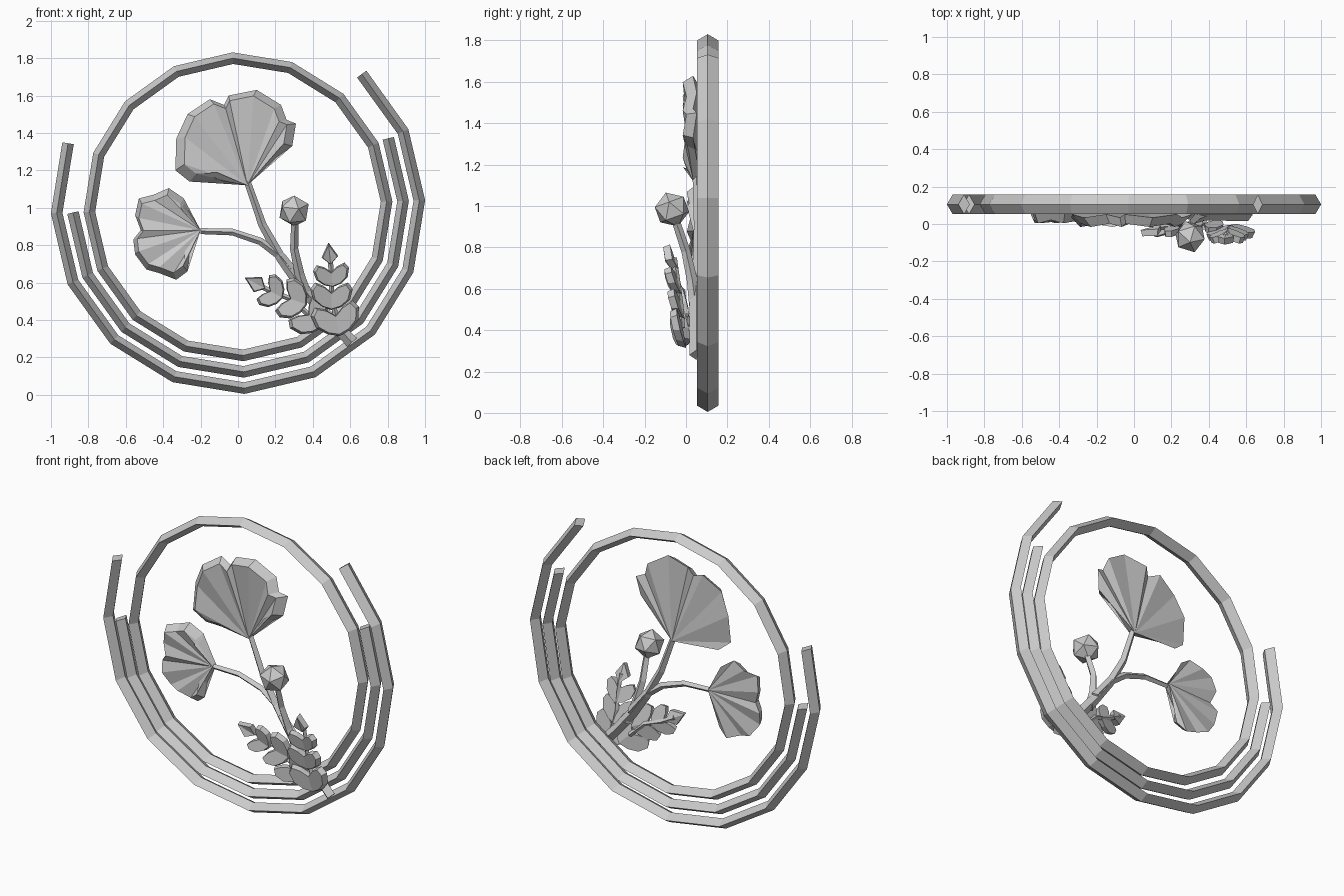
import bpy, bmesh
from math import cos, sin, radians
from mathutils import Vector, Matrix

cube = bpy.data.objects.get("Cube")
if cube:
    bpy.data.objects.remove(cube)

grey = bpy.data.materials.new("plain_grey")
grey.use_nodes = True
GREY = (0.6, 0.6, 0.6, 1)
grey.diffuse_color = GREY
grey.node_tree.nodes["Principled BSDF"].inputs["Base Color"].default_value = GREY


def finish(name, bm):
    """Turn a bmesh into a flat-shaded grey object."""
    bmesh.ops.recalc_face_normals(bm, faces=bm.faces)
    mesh = bpy.data.meshes.new(name)
    bm.to_mesh(mesh)
    bm.free()
    mesh.materials.append(grey)
    obj = bpy.data.objects.new(name, mesh)
    bpy.context.collection.objects.link(obj)
    return obj


def bar(name, path, widths, depth_ratio=1.0, closed=False):
    """Sweep a diamond section along a path lying close to the xz plane."""
    bm = bmesh.new()
    path = [Vector(p) for p in path]
    n = len(path)
    loops = []
    for i, p in enumerate(path):
        before = path[i - 1] if closed or i else p
        after = path[(i + 1) % n] if closed or i < n - 1 else p
        tangent = (after - before).normalized()
        side = tangent.cross(Vector((0, 1, 0))).normalized()
        front = side.cross(tangent)
        w = widths[i] if isinstance(widths, list) else widths
        d = w * depth_ratio
        loops.append([bm.verts.new(p + o) for o in (side * w, front * d, -side * w, -front * d)])
    for i in range(n if closed else n - 1):
        a, b = loops[i], loops[(i + 1) % n]
        for k in range(4):
            bm.faces.new((a[k], a[k - 1], b[k - 1], b[k]))
    if not closed:
        bm.faces.new(loops[0])
        bm.faces.new(loops[-1])
    return finish(name, bm)


def plate(name, front, back):
    """Join two matching outlines, each fanned from its first point."""
    bm = bmesh.new()
    f = [bm.verts.new(p) for p in front]
    b = [bm.verts.new(p) for p in back]
    n = len(f)
    for i in range(n):
        j = (i + 1) % n
        bm.faces.new((f[i], f[j], b[j], b[i]))
        if 0 < i < n - 1:
            bm.faces.new((f[0], f[j], f[i]))
            bm.faces.new((b[0], b[i], b[j]))
    return finish(name, bm)


# Hoops: one closed ring and two open arcs, all sixteen-sided
STEP = 22.5


def hoop(name, radius, start, count, closed=False):
    angles = [radians(start + STEP * i) for i in range(count)]
    path = [(radius * cos(a), 0.105, 1.005 + radius * sin(a)) for a in angles]
    bar(name, path, 0.031, 1.7, closed)


hoop("inner_hoop", 0.795, 2, 16, True)
hoop("middle_arc", 0.883, 182, 10)
hoop("outer_arc", 0.97, 159.5, 12)

# Stems
bar("main_stem", [(0.61, 0.05, 0.28), (0.44, 0.05, 0.46), (0.34, 0.05, 0.58),
                  (0.23, 0.06, 0.73), (0.13, 0.06, 0.91), (0.05, 0.05, 1.14)],
    [0.034, 0.032, 0.032, 0.026, 0.022, 0.018])
bar("side_stem", [(0.34, 0.06, 0.6), (0.23, 0.06, 0.74), (0.12, 0.06, 0.82),
                  (-0.03, 0.055, 0.87), (-0.2, 0.05, 0.875)], [0.026, 0.024, 0.02, 0.018, 0.016])
bar("bud_stem", [(0.37, 0.045, 0.52), (0.33, 0.03, 0.64), (0.3, 0.0, 0.78), (0.305, -0.05, 0.93)],
    [0.03, 0.026, 0.022, 0.02])

# Bud
bm = bmesh.new()
bmesh.ops.create_icosphere(bm, subdivisions=1, radius=0.087,
                           matrix=Matrix.Translation((0.3, -0.068, 0.983)) @ Matrix.Rotation(radians(20), 4, "X"))
finish("bud", bm)


# Fan leaves: pleated, with a bevelled rim that is wider at the back
def fan_leaf(name, tip, outline, y_tip, y_edge):
    mid = sum((Vector(p) for p in outline), Vector((0, 0))) / len(outline)
    front, back = [(tip[0], y_tip, tip[1])], [(tip[0], y_tip + 0.035, tip[1])]
    for i, p in enumerate(outline):
        p = Vector(p)
        pleat = 0.012 if i % 2 else -0.006
        q = p.lerp(mid, 0.15)
        front.append((q.x, y_edge + pleat, q.y))
        back.append((p.x, y_edge + pleat + 0.05, p.y))
    plate(name, front, back)


fan_leaf("large_fan_leaf", (0.05, 1.12),
         [(-0.13, 1.15), (-0.26, 1.14), (-0.335, 1.2), (-0.33, 1.37), (-0.27, 1.5), (-0.15, 1.58),
          (-0.075, 1.55), (-0.05, 1.6), (0.1, 1.63), (0.23, 1.55), (0.26, 1.47), (0.31, 1.45),
          (0.29, 1.33), (0.21, 1.27)], 0.035, -0.01)
fan_leaf("small_fan_leaf", (-0.2, 0.88),
         [(-0.285, 1.02), (-0.29, 1.05), (-0.37, 1.105), (-0.45, 1.07), (-0.53, 1.05), (-0.55, 0.96),
          (-0.52, 0.88), (-0.56, 0.83), (-0.55, 0.75), (-0.49, 0.67), (-0.42, 0.65), (-0.33, 0.615),
          (-0.27, 0.66), (-0.26, 0.75)], 0.035, 0.01)

# Lobed leaves: stacked two-lobed segments ending in a diamond tip
HALF = [(0.5, -0.62), (0.92, -0.25), (1.05, 0.3), (0.82, 0.62), (0.4, 0.45)]
LOBES = [(0, -0.8)] + HALF + [(0, 0.1)] + [(-u, v) for u, v in reversed(HALF)]
DIAMOND = [(0, -0.95), (0.72, -0.2), (0, 1.05), (-0.72, -0.2)]


def segment(name, shape, centre, along, size, twist):
    along = Vector(along).normalized()
    across = along.cross(Vector((0, 1, 0))).normalized()
    out = across.cross(along)
    if out.y > 0:
        out.negate()
    front, back = [], []
    for u, v in shape:
        fold = abs(u) * 0.02 + v * twist
        p = Vector(centre) + (across * u + along * v) * size + out * fold
        front.append(p.lerp(Vector(centre), 0.13) + out * 0.022)
        back.append(p - out * 0.014)
    plate(name, front, back)


def sprig(side, spots, sizes):
    pts = [Vector(s) for s in spots]
    for i, (p, size) in enumerate(zip(pts, sizes)):
        last = i == len(pts) - 1
        along = p - pts[i - 1] if last else pts[i + 1] - p
        segment(f"{side}_lobed_leaf_{i + 1}", DIAMOND if last else LOBES, p, along, size, 0.012)
    bar(f"{side}_leaf_rib", [p + Vector((0, 0.012, 0)) for p in pts], 0.014)


sprig("left", [(0.525, -0.03, 0.41), (0.5, -0.04, 0.535), (0.5, -0.055, 0.645), (0.49, -0.07, 0.75)],
      [0.125, 0.108, 0.092, 0.062])
sprig("right", [(0.385, -0.005, 0.42), (0.29, -0.015, 0.51), (0.18, -0.025, 0.55), (0.095, -0.03, 0.595)],
      [0.115, 0.108, 0.088, 0.064])
